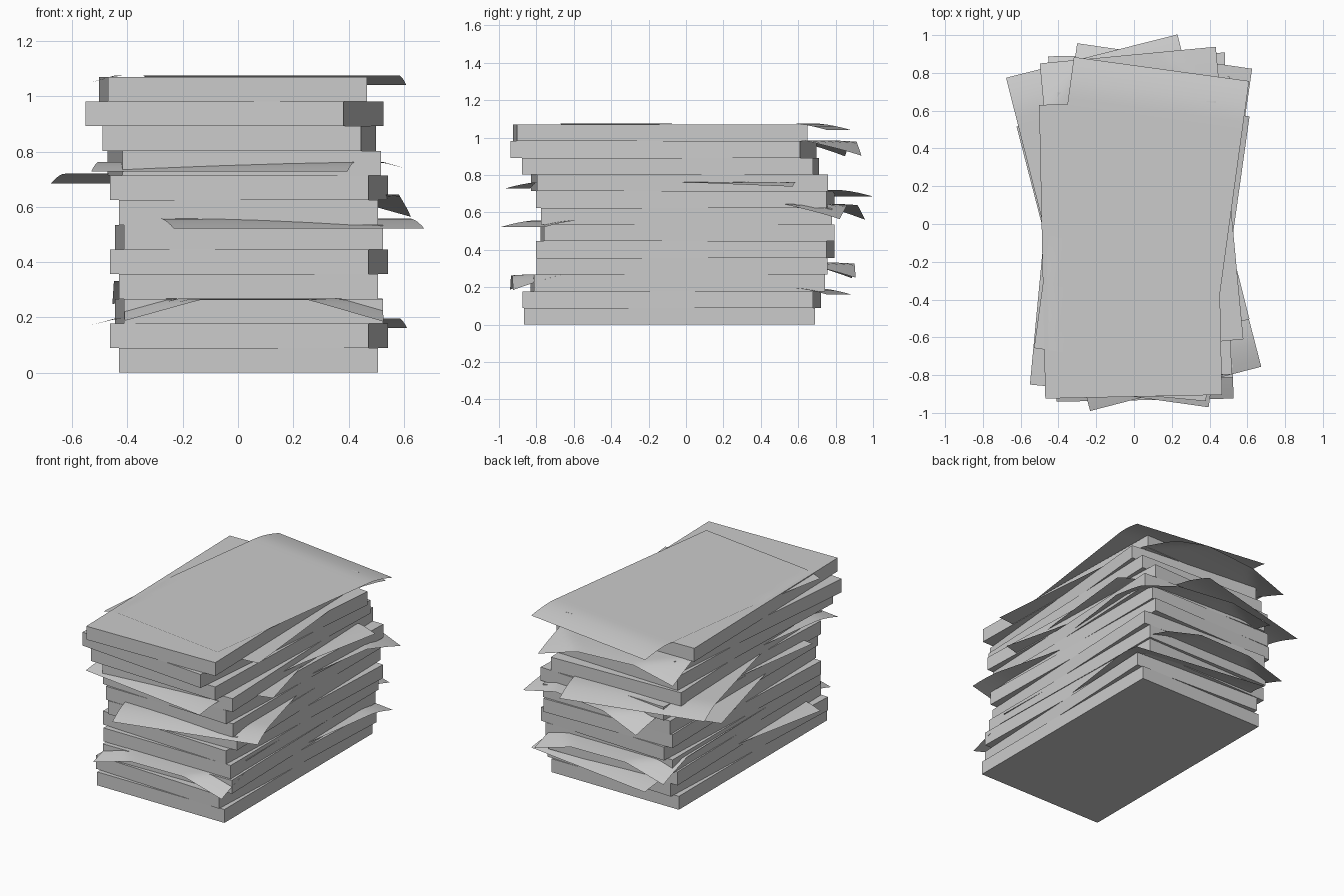
import bpy, bmesh
from math import radians

if "Cube" in bpy.data.objects:
    bpy.data.objects.remove(bpy.data.objects["Cube"])

W, L, T = 0.936, 1.555, 0.0892   # ream width, length, thickness


def add_object(name, bm, loc, angle):
    mesh = bpy.data.meshes.new(name)
    bm.to_mesh(mesh)
    bm.free()
    ob = bpy.data.objects.new(name, mesh)
    ob.location = loc
    ob.rotation_euler[2] = radians(angle)
    bpy.context.collection.objects.link(ob)
    return ob


def ream(i, x, y, angle):
    bm = bmesh.new()
    bmesh.ops.create_cube(bm, size=1)
    bmesh.ops.scale(bm, vec=(W, L, T), verts=bm.verts)
    add_object(f"paper_ream_{i}", bm, (x, y, (i + 0.5) * T), angle)


def corner(dx, dy, lx, ly, drop):
    """Fall of a corner fold with legs lx and ly, at distances dx, dy from the corner."""
    return drop * max(0, 1 - dx / lx - dy / ly)


def sheet(i, x, y, z, angle, kind):
    bm = bmesh.new()
    bmesh.ops.create_grid(bm, x_segments=24, y_segments=36, size=1)
    for v in bm.verts:
        px, py = v.co.x * W / 2, v.co.y * L / 2
        left, right = px + W / 2, W / 2 - px
        end, tail = L / 2 - py, py + L / 2
        if kind == "corners":     # both corners of the overhanging end hang down
            fall = max(corner(left, end, 0.27, 0.26, 0.078),
                      corner(right, end, 0.27, 0.3, 0.075))
            fall += 0.006 * max(0, 1 - end / 0.15) ** 2
        else:                     # whole overhanging end bends down
            fall = 0.036 * max(0, 1 - end / 0.2) ** 1.6
            if kind == "bend_tail":
                fall += corner(left, tail, 0.1, 0.64, 0.025)
        v.co = (px, py, -fall)
    for f in bm.faces:
        f.smooth = True
    add_object(f"loose_sheet_{i}", bm, (x, y, z), angle)


# Stacked reams, bottom to top: x, y, turn
reams = [(0.038, -0.088, 0), (0.04, -0.077, -2.6), (0.04, -0.045, 1.2),
         (0.038, -0.022, 0), (0.04, -0.005, -2.6), (0.04, 0.008, 1.2),
         (0.038, 0.003, 0), (0.04, -0.003, -2.6), (0.023, -0.035, 2),
         (0.005, -0.083, -2), (-0.012, -0.12, -5.4), (-0.018, -0.137, 1.2)]
for i, r in enumerate(reams):
    ream(i, *r)

# Loose sheets poking out between the reams: x, y, z, turn, kind
sheets = [(0.04, 0.05, 0.197, -8, "bend_tail"),
          (0.045, -0.155, 0.269, 181, "corners"),
          (0.03, 0.12, 0.332, 1.2, "corners"),
          (0.026, -0.12, 0.558, 194.5, "bend"),
          (0.05, 0.12, 0.645, -8.3, "corners"),
          (-0.033, 0.135, 0.72, 14.2, "bend"),
          (0.04, -0.135, 0.763, 172, "bend_tail"),
          (0.04, 0.12, 0.984, 5.4, "corners"),
          (0.04, 0.05, 1.076, -7.8, "bend_tail")]
for i, s in enumerate(sheets):
    sheet(i, *s)
